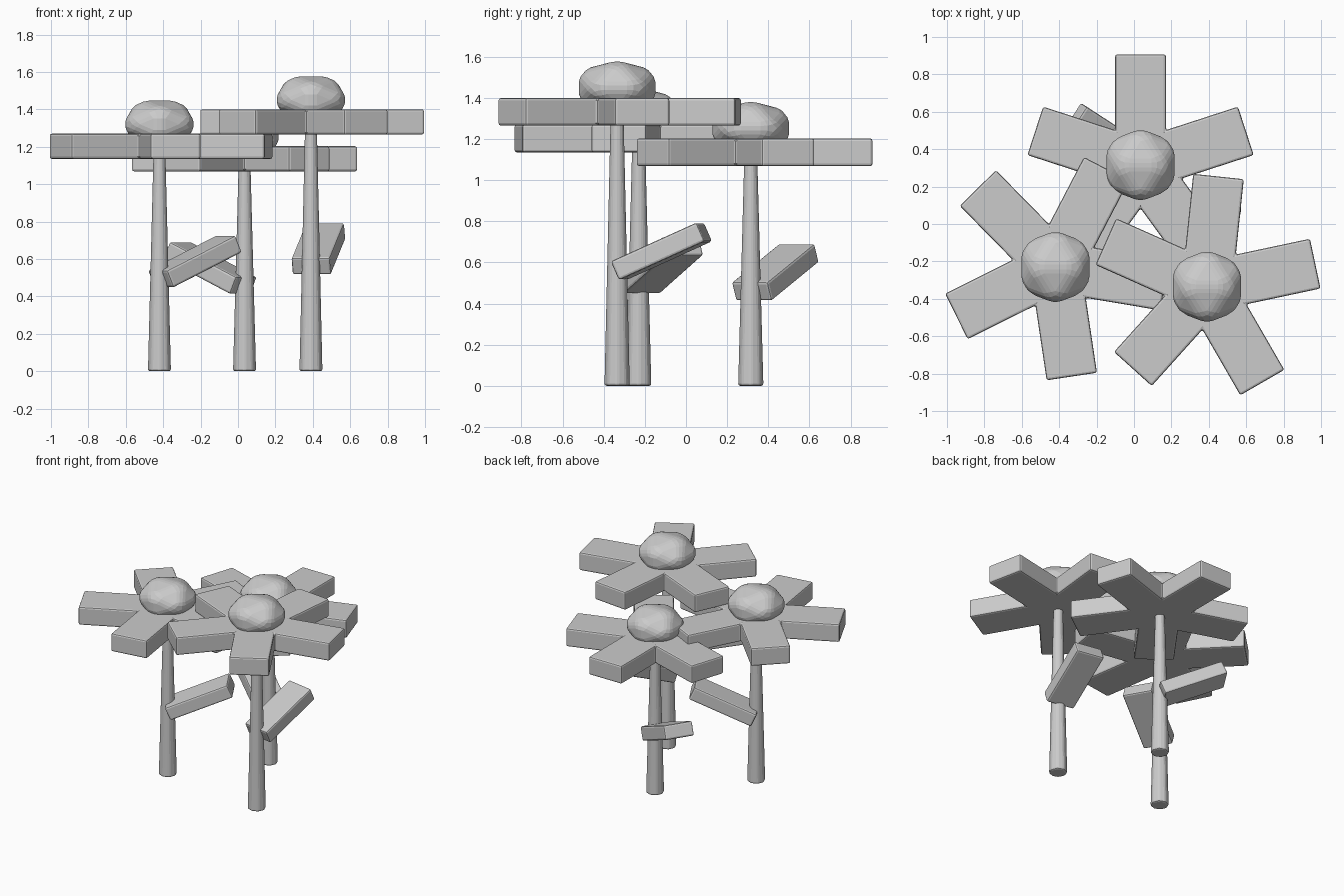
import bpy, bmesh
from math import radians, cos, sin
from mathutils import Matrix, Vector

if "Cube" in bpy.data.objects:
    bpy.data.objects.remove(bpy.data.objects["Cube"], do_unlink=True)

GREY = (0.6, 0.6, 0.6, 1)
grey = bpy.data.materials.new("plain grey")
grey.use_nodes = True
grey.diffuse_color = GREY
grey.node_tree.nodes["Principled BSDF"].inputs["Base Color"].default_value = GREY


def finish(name, bm, matrix, bevel, segments=2):
    """Turn a bmesh into a placed, softly bevelled, flat-shaded object."""
    bmesh.ops.recalc_face_normals(bm, faces=bm.faces)
    mesh = bpy.data.meshes.new(name)
    bm.to_mesh(mesh)
    bm.free()
    mesh.materials.append(grey)
    obj = bpy.data.objects.new(name, mesh)
    obj.matrix_world = matrix
    bpy.context.collection.objects.link(obj)
    mod = obj.modifiers.new("soft edges", 'BEVEL')
    mod.width, mod.segments, mod.limit_method = bevel, segments, 'NONE'
    return obj


def petals(name, place, turn, reach=0.592, half=0.136, thick=0.135):
    # Five straight petals as one star outline, extruded upward
    bm = bmesh.new()
    notch = half / sin(radians(36))
    outline = []
    for k in range(5):
        spin = Matrix.Rotation(radians(turn + 72 * k), 3, 'Z')
        valley = (notch * cos(radians(36)), notch * sin(radians(36)), 0)
        for p in ((reach, -half, 0), (reach, half, 0), valley):
            outline.append(bm.verts.new(spin @ Vector(p)))
    face = bm.faces.new(outline)
    top = bmesh.ops.extrude_face_region(bm, geom=[face])["geom"]
    bmesh.ops.translate(bm, vec=(0, 0, thick),
                        verts=[v for v in top if isinstance(v, bmesh.types.BMVert)])
    finish(name, bm, place, 0.012)


def flower_centre(name, place):
    # Squashed faceted ball lying with one edge uppermost
    bm = bmesh.new()
    bmesh.ops.create_icosphere(bm, subdivisions=1, radius=0.228)
    bmesh.ops.rotate(bm, verts=bm.verts, matrix=Matrix.Rotation(radians(-31.717), 3, 'Y'))
    bmesh.ops.scale(bm, verts=bm.verts, vec=(1, 1, 0.68))
    finish(name, bm, place, 0.035, 3)


def stem(name, place, height):
    # Tapered eight-sided stalk
    bm = bmesh.new()
    bmesh.ops.create_cone(bm, cap_ends=True, segments=8, radius1=0.064, radius2=0.034,
                          depth=height, matrix=Matrix.Translation((0, 0, height / 2)))
    finish(name, bm, place, 0.012)


def leaf(name, place, heading):
    # Thick slab rising outward from the stalk
    bm = bmesh.new()
    bmesh.ops.create_cube(bm, size=1)
    bmesh.ops.scale(bm, verts=bm.verts, vec=(0.465, 0.21, 0.1))
    bmesh.ops.rotate(bm, verts=bm.verts, matrix=Matrix.Rotation(radians(-24), 3, 'Y'))
    bmesh.ops.translate(bm, verts=bm.verts, vec=(0.219, 0, 0))
    finish(name, bm, place @ Matrix.Rotation(radians(heading), 4, 'Z'), 0.012)


# Side, x, y, petal underside, petal turn, leaf heading
FLOWERS = [
    ("right", -0.42, -0.23, 1.135, 62.5, 30),
    ("left", 0.39, -0.335, 1.265, 12, 79.5),
    ("back", 0.035, 0.315, 1.068, 18, 147),
]

for side, x, y, head, turn, heading in FLOWERS:
    def at(z):
        return Matrix.Translation((x, y, z))
    stem(side + "_stem", at(0), head + 0.05)
    leaf(side + "_leaf", at(head * 0.517), heading)
    petals(side + "_petals", at(head), turn)
    flower_centre(side + "_flower_centre", at(head + 0.185))
